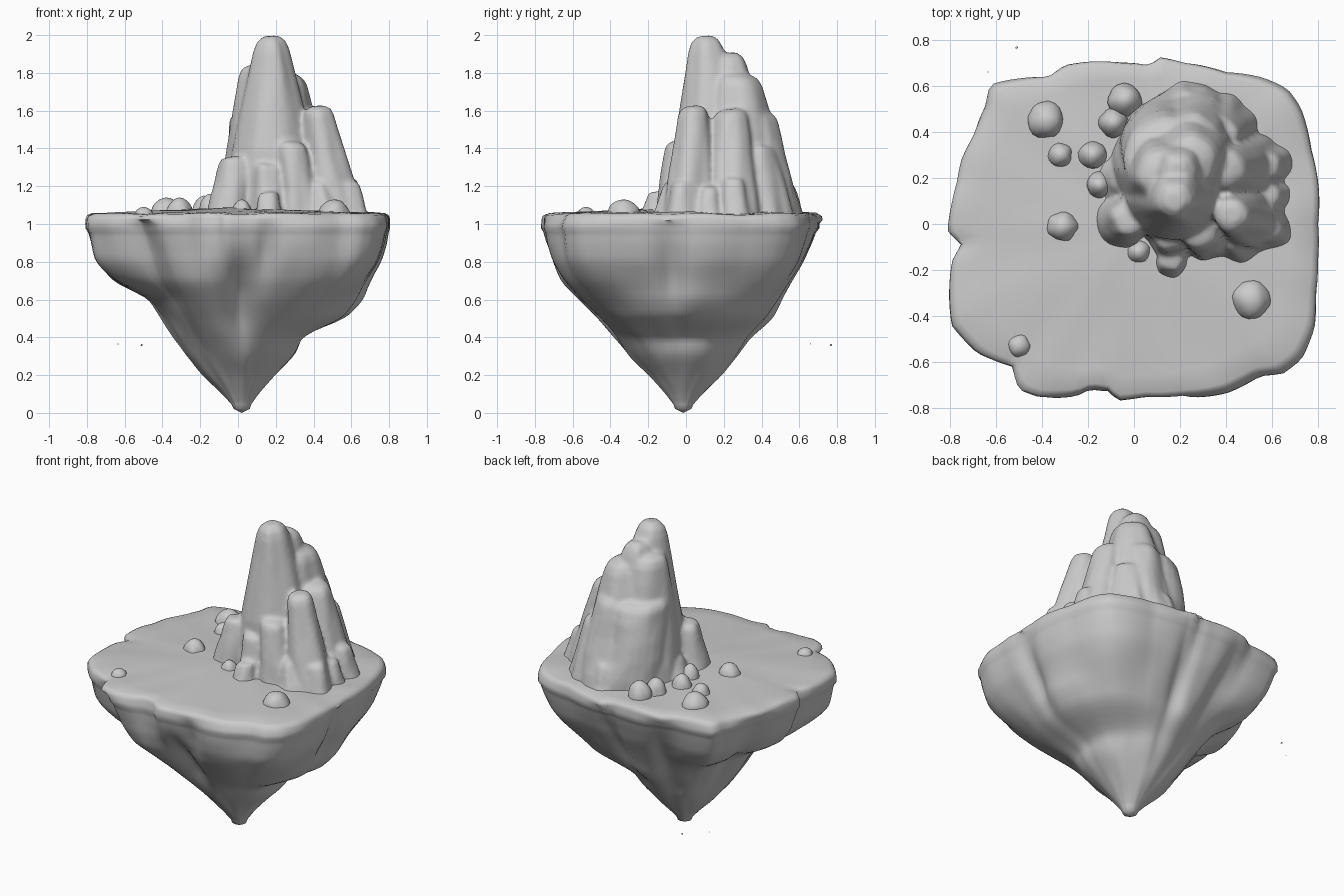
import bpy, bmesh, math
from mathutils import Vector, noise

if "Cube" in bpy.data.objects:
    bpy.data.objects.remove(bpy.data.objects["Cube"])

stone = bpy.data.materials.new("grey stone")
stone.diffuse_color = (0.6, 0.6, 0.6, 1)
stone.use_nodes = True
stone.node_tree.nodes["Principled BSDF"].inputs["Base Color"].default_value = stone.diffuse_color


def finish(bm, name, angle=60):
    bmesh.ops.recalc_face_normals(bm, faces=bm.faces)
    me = bpy.data.meshes.new(name)
    bm.to_mesh(me)
    bm.free()
    ob = bpy.data.objects.new(name, me)
    bpy.context.collection.objects.link(ob)
    me.materials.append(stone)
    bpy.ops.object.select_all(action='DESELECT')
    ob.select_set(True)
    bpy.context.view_layer.objects.active = ob
    bpy.ops.object.shade_smooth_by_angle(angle=math.radians(angle))
    return ob


def loft(bm, rings, tip=None):
    """Skin a stack of rings; cap the first, close the last on a tip or cap."""
    vs = [[bm.verts.new(p) for p in r] for r in rings]
    n = len(vs[0])
    for a, b in zip(vs, vs[1:]):
        for i in range(n):
            bm.faces.new((a[i], a[(i + 1) % n], b[(i + 1) % n], b[i]))
    bm.faces.new(vs[0])
    if tip is None:
        bm.faces.new(vs[-1])
    else:
        t = bm.verts.new(tip)
        for i in range(n):
            bm.faces.new((vs[-1][i], vs[-1][(i + 1) % n], t))


def lerp_table(xs, ys, x):
    for i in range(len(xs) - 1):
        if x <= xs[i + 1]:
            t = max(0, (x - xs[i]) / (xs[i + 1] - xs[i]))
            return ys[i] + (ys[i + 1] - ys[i]) * t
    return ys[-1]


# Island: outline of the plateau
outline = [(.80, 0), (.80, .18), (.77, .32), (.72, .50), (.66, .58), (.55, .63), (.40, .655),
           (.22, .70), (.11, .725), (.07, .69), (-.05, .70), (-.20, .705), (-.30, .69), (-.37, .64),
           (-.48, .63), (-.62, .60), (-.64, .51), (-.70, .38), (-.75, .28), (-.77, .18), (-.79, .10),
           (-.81, -.03), (-.75, -.09), (-.79, -.16), (-.79, -.44), (-.74, -.50), (-.68, -.56),
           (-.53, -.62), (-.50, -.72), (-.42, -.75), (-.25, -.74), (-.19, -.71), (-.11, -.72),
           (-.07, -.765), (.05, -.75), (.22, -.745), (.40, -.72), (.54, -.65), (.64, -.64),
           (.72, -.58), (.78, -.45), (.79, -.3), (.80, -.15)]
polar = sorted((math.atan2(y, x) % math.tau, math.hypot(x, y)) for x, y in outline)
polar.append((math.tau, polar[0][1]))
angs, rads = zip(*polar)

# Underside: reach at each height (low to high) for right, back, left, front
levels = [.03, .1, .2, .3, .4, .5, .6, .7, .8, .9, 1.0]
reach = [[.04, .09, .18, .28, .34, .55, .63, .70, .75, .78, .80],
         [.04, .10, .20, .28, .34, .44, .50, .56, .63, .68, .72],
         [.04, .10, .20, .28, .34, .39, .46, .66, .73, .77, .80],
         [.04, .09, .17, .27, .36, .45, .55, .64, .70, .74, .77]]
# Grooves (-) and buttresses (+): degrees, width, height, height spread, amount
relief = [(-126, 6, .85, .25, -.06), (-110, 16, .55, .30, .07), (-90, 8, .62, .18, -.13),
          (-88, 10, .22, .12, .06), (-78, 4, .85, .15, -.05), (-62, 16, .70, .25, .05),
          (-40, 14, .78, .16, .05), (-150, 14, .78, .12, .06), (-6, 5, .75, .25, -.05),
          (4, 14, .60, .08, .03), (3, 16, .42, .06, -.04),
          (45, 18, .74, .20, .05), (80, 5, .70, .30, -.06), (92, 15, .50, .25, .04),
          (112, 7, .70, .30, -.06), (135, 14, .75, .18, .05), (158, 7, .65, .30, -.06),
          (182, 12, .45, .25, .04)]


def under_radius(a, z):
    c, s = math.cos(a), math.sin(a)
    depth = min(1, (1 - z) / .7)
    sides = ((0 if c > 0 else 2, c * c), (1 if s > 0 else 3, s * s))
    r0 = lerp_table(angs, rads, a)
    frac = sum(sum(lerp_table(levels, reach[k], z + d) for d in (-.015, .015)) / 2
               / reach[k][-1] * w for k, w in sides)
    if z > .97:
        frac = 1
    r = sum(reach[k][-1] * w for k, w in sides)
    r = (r0 * (1 - depth) + r * depth) * frac
    for deg, w, h, hw, amt in relief:
        d = (math.degrees(a) - deg + 180) % 360 - 180
        r *= 1 + amt * 1.3 * math.exp(-(d / w) ** 2 - ((z - h) / hw) ** 2)
    return r * (1 + .05 * depth * noise.noise((c * 3, s * 3, z * 5)))


N = 160
ring_angles = [math.tau * i / N for i in range(N)]
rings = []
for k in range(44):
    z = .022 + .978 * k / 43
    rings.append([(math.cos(a) * under_radius(a, z) + .02 * (1 - z),
                   math.sin(a) * under_radius(a, z) - .015 * (1 - z), z) for a in ring_angles])
for s, z in ((1, 1.025), (.99, 1.045), (.965, 1.055), (.85, 1.06), (.65, 1.065), (.4, 1.075), (.15, 1.08)):
    ring = []
    for a in ring_angles:
        edge = max(0, (s - .6) / .4)
        r = s * (lerp_table(angs, rads, a) * edge + .80 * (1 - edge))
        x, y = r * math.cos(a), r * math.sin(a)
        ring.append((x, y, z + .012 * noise.noise((x * 5, y * 5, 2))))
    rings.append(ring)
bm = bmesh.new()
loft(bm, rings[::-1], (.02, -.015, 0))
finish(bm, "island_base")


def column(bm, foot, top, r0, r1, ztop, seed, n=28, zbot=1.0):
    """Leaning, tapering column with a blunt, slightly tilted top."""
    rs = []
    height = ztop - zbot
    for t, k in ((0, 1), (.2, 1), (.4, 1), (.6, 1), (.8, 1), (.92, .97), (.97, .86), (1, .5)):
        c = Vector(foot).lerp(Vector(top), t)
        r = (r0 + (r1 - r0) * t) * k
        ring = []
        for i in range(n):
            a = math.tau * i / n
            f = 1 + .03 * math.cos(5 * a + seed)
            f += .13 * noise.noise((math.cos(a) * 1.6 + seed * 7.3, math.sin(a) * 1.6, t * 2.2))
            tilt = .1 * r * math.cos(a - seed) * t
            ring.append((c.x + r * f * math.cos(a), c.y + r * f * math.sin(a), zbot + t * height + tilt))
        rs.append(ring)
    loft(bm, rs)


columns = [  # foot, top, foot radius, top radius, top height
    ((.20, .18), (.175, .10), .30, .08, 1.995),   # main peak
    ((.21, .24), (.19, .23), .30, .08, 1.905),    # rear shoulder
    ((.16, .25), (.13, .21), .26, .115, 1.84),    # upper shelf
    ((.24, .33), (.25, .27), .26, .115, 1.80),
    ((.19, .33), (.13, .28), .26, .18, 1.60),     # broad rear column
    ((.26, .38), (.25, .34), .24, .13, 1.60),
    ((.53, .02), (.42, .04), .145, .075, 1.625),  # right columns
    ((.51, .25), (.39, .24), .155, .09, 1.61),
    ((.33, -.04), (.28, -.03), .125, .08, 1.44),  # front columns
    ((.17, -.05), (.16, -.02), .12, .09, 1.32),
    ((-.06, .01), (-.01, .03), .125, .08, 1.355),
    ((.40, .42), (.36, .38), .15, .09, 1.42),
    ((.48, -.09), (.42, -.05), .10, .06, 1.23),   # low skirt rocks
    ((.62, -.03), (.58, -.02), .085, .055, 1.23),
    ((.63, .12), (.58, .12), .07, .05, 1.20),
    ((.61, .27), (.57, .25), .09, .06, 1.25),
    ((.22, .54), (.22, .50), .10, .07, 1.22),
    ((-.08, .20), (-.03, .20), .11, .07, 1.20),
    ((.16, -.18), (.16, -.15), .08, .05, 1.17)]
bm = bmesh.new()
for i, (foot, top, r0, r1, z) in enumerate(columns):
    column(bm, foot, top, r0, r1, z, i + 1)
spire = finish(bm, "rock_spires")
m = spire.modifiers.new("fuse", 'REMESH')
m.mode = 'VOXEL'
m.voxel_size = .014
m.use_smooth_shade = True
m = spire.modifiers.new("soften", 'SMOOTH')
m.factor = .5
m.iterations = 4

# Boulders: rounded stones scattered on the plateau and round the spires
boulders = [(-.38, .45, .08, 1.14), (-.32, .30, .055, 1.125), (-.31, -.01, .068, 1.14),
            (-.50, -.53, .048, 1.09), (.51, -.33, .085, 1.13), (-.18, .30, .063, 1.15),
            (-.04, .54, .072, 1.16), (-.09, .44, .065, 1.155), (-.15, .17, .058, 1.16),
            (.02, -.12, .053, 1.13)]
for i, (x, y, r, z) in enumerate(boulders):
    bm = bmesh.new()
    bmesh.ops.create_icosphere(bm, subdivisions=3, radius=1)
    for v in bm.verts:
        f = 1 + .15 * noise.noise(v.co * 1.5 + Vector((i * 5.1, 0, 0)))
        v.co = Vector((x + v.co.x * r * f, y + v.co.y * r * f, 1.045 + v.co.z * (z - 1.045)))
    finish(bm, "boulder_%d" % (i + 1))

# Loose crumbs floating beside the island
for i, (x, y, z, s) in enumerate([(-.51, .767, .36, .006), (-.635, .66, .365, .003)]):
    bm = bmesh.new()
    bmesh.ops.create_icosphere(bm, subdivisions=1, radius=s)
    bmesh.ops.translate(bm, verts=bm.verts, vec=(x, y, z))
    finish(bm, "crumb_%d" % (i + 1))
